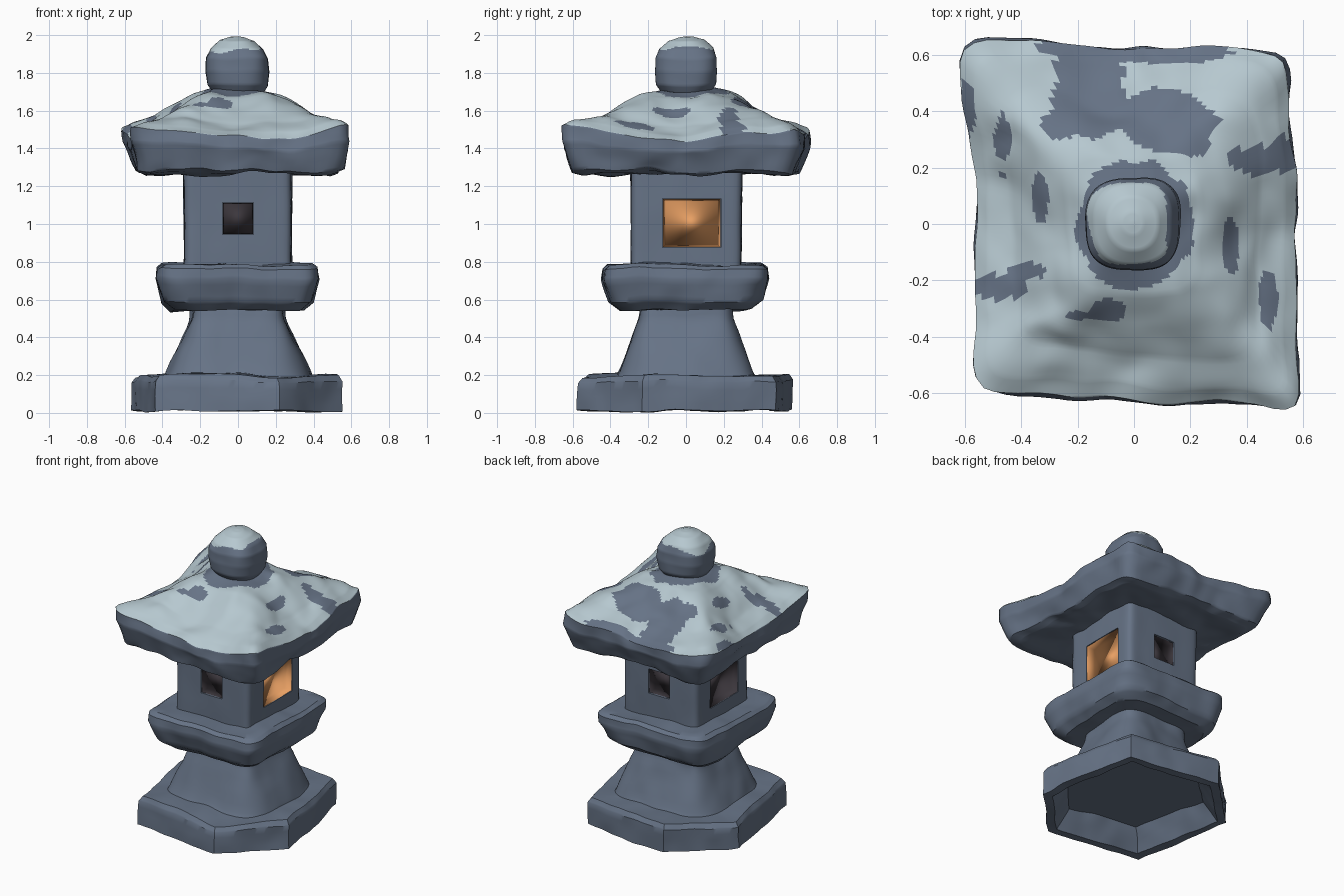
import bpy, bmesh, math
from mathutils import Vector, Matrix, noise

if "Cube" in bpy.data.objects:
    bpy.data.objects.remove(bpy.data.objects["Cube"])

N = 144  # points around each ring


def mat(name, rgb):
    m = bpy.data.materials.new(name)
    m.diffuse_color = (*rgb, 1)
    m.use_nodes = True
    m.node_tree.nodes["Principled BSDF"].inputs["Base Color"].default_value = m.diffuse_color
    return m


STONE = mat("slate_stone", (0.133, 0.171, 0.238))
SNOW = mat("pale_snow", (0.47, 0.58, 0.63))
GLOW = mat("orange_glow", (0.83, 0.36, 0.13))
DARK = mat("dark_opening", (0.045, 0.038, 0.046))


def superellipse(p):
    """Unit outline: p = 2 is a circle, a large p is a square."""
    pts = []
    for i in range(N):
        a = 2 * math.pi * i / N
        c, s = math.cos(a), math.sin(a)
        k = (abs(c) ** p + abs(s) ** p) ** (-1 / p)
        pts.append((c * k, s * k))
    return pts


def polygon(corners):
    """Outline sampled evenly along the sides of a polygon."""
    pts, m = [], N // len(corners)
    for i, a in enumerate(corners):
        b = corners[(i + 1) % len(corners)]
        pts += [(a[0] + (b[0] - a[0]) * j / m, a[1] + (b[1] - a[1]) * j / m) for j in range(m)]
    return pts


def loft(name, rings, rough, mats, rule=None, outline=None, steps=4, angle=35):
    """Rings are (z, half width x, half width y, squareness, corner lift)."""
    bm = bmesh.new()
    rows = []
    dense = []
    for a, b in zip(rings, rings[1:]):
        dense += [[u + (v - u) * k / steps for u, v in zip(a, b)] for k in range(steps)]
    dense.append(rings[-1])
    for z, rx, ry, p, lift in dense:
        row = []
        for x, y in (outline or superellipse(p)):
            co = Vector((x * rx, y * ry, z + lift * (x * y) ** 2))
            co += noise.noise_vector(co * 3.1) * rough + noise.noise_vector(co * 8) * rough * 0.4
            co.z = max(co.z, 0)
            row.append(bm.verts.new(co))
        rows.append(row)
    for r, s in zip(rows, rows[1:]):
        for i in range(N):
            j = (i + 1) % N
            bm.faces.new((r[i], r[j], s[j], s[i]))
    bm.faces.new(rows[0][::-1])
    bm.faces.new(rows[-1])
    bm.normal_update()
    if rule:
        for f in bm.faces:
            f.material_index = rule(f.calc_center_median(), f.normal)
    me = bpy.data.meshes.new(name)
    bm.to_mesh(me)
    bm.free()
    ob = bpy.data.objects.new(name, me)
    bpy.context.collection.objects.link(ob)
    for m in mats:
        me.materials.append(m)
    bpy.ops.object.select_all(action='DESELECT')
    bpy.context.view_layer.objects.active = ob
    ob.select_set(True)
    bpy.ops.object.shade_smooth_by_angle(angle=math.radians(angle))
    return ob


def pocket(name, turn, offset, wall, w, h, z, depth, m):
    """Smooth hollow behind a window, open towards the outside."""
    bm = bmesh.new()
    rims = []
    for y, k in ((-wall, 1), (-wall + depth, 0.9)):
        rims.append([bm.verts.new((offset + sx * w / 2 * k, y, z + sz * h / 2 * k))
                     for sx, sz in ((-1, -1), (1, -1), (1, 1), (-1, 1))])
    for i in range(4):
        j = (i + 1) % 4
        bm.faces.new((rims[0][j], rims[0][i], rims[1][i], rims[1][j]))
    bm.faces.new(rims[1])
    for f in bm.faces:
        f.smooth = True
    me = bpy.data.meshes.new(name)
    bm.to_mesh(me)
    bm.free()
    me.transform(Matrix.Rotation(math.radians(turn), 4, 'Z'))
    me.materials.append(m)
    bpy.context.collection.objects.link(bpy.data.objects.new(name, me))


# Hexagonal plinth, hollow underneath
hexagon = [(0.43, 0.48), (-0.22, 0.565), (-0.565, 0.23), (-0.43, -0.48), (0.22, -0.565), (0.565, -0.23)]
loft("plinth", [(0.14, 0.75, 0.75, 2, 0), (0.01, 0.9, 0.9, 2, 0), (0.01, 1, 1, 2, 0),
                (0.165, 1, 1, 2, 0), (0.195, 0.96, 0.96, 2, 0), (0.2, 0.5, 0.5, 2, 0)],
     0.018, [STONE], outline=polygon(hexagon))

# Flared pedestal
loft("pedestal", [(0.16, 0.40, 0.385, 4, 0), (0.22, 0.375, 0.355, 4, 0), (0.38, 0.30, 0.29, 5, 0),
                  (0.5, 0.25, 0.25, 6, 0), (0.58, 0.24, 0.24, 6, 0)], 0.018, [STONE])

# Rounded square collar
loft("collar", [(0.55, 0.2, 0.2, 6, 0), (0.545, 0.345, 0.345, 6, 0), (0.59, 0.395, 0.4, 7, 0),
                (0.71, 0.43, 0.44, 9, 0), (0.765, 0.425, 0.435, 10, 0), (0.785, 0.4, 0.41, 10, 0),
                (0.785, 0.2, 0.2, 10, 0)], 0.02, [STONE])

# Lamp chamber with four recessed windows: turn, offset, wall, width, height, z
chamber = loft("lamp_chamber", [(0.75, 0.287, 0.292, 16, 0), (1.31, 0.287, 0.295, 16, 0)],
               0.008, [STONE], steps=8)
windows = [("front", 0, 0, 0.284, 0.16, 0.165, 1.03, DARK),
           ("back", 180, 0, 0.287, 0.16, 0.165, 1.03, DARK),
           ("right", 90, 0.03, 0.283, 0.305, 0.255, 1.005, GLOW),
           ("left", -90, 0.01, 0.283, 0.305, 0.255, 1.005, DARK)]
for side, turn, off, wall, w, h, z, m in windows:
    rot = Matrix.Rotation(math.radians(turn), 4, 'Z')
    bpy.ops.mesh.primitive_cube_add(size=1)
    cutter = bpy.context.object
    cutter.name = "window_cutter"
    cutter.hide_render = True
    cutter.data.transform(rot @ Matrix.Translation((off, -wall, z)) @ Matrix.Diagonal((w + 0.004, 0.12, h + 0.004, 1)))
    bpy.context.view_layer.objects.active = chamber
    mod = chamber.modifiers.new("cut", 'BOOLEAN')
    mod.operation, mod.solver, mod.object = 'DIFFERENCE', 'EXACT', cutter
    # cut ahead of the smoothing so every window sees the same mesh
    while chamber.modifiers[0] != mod:
        bpy.ops.object.modifier_move_up(modifier=mod.name)
    bpy.ops.object.modifier_apply(modifier=mod.name)
    bpy.data.objects.remove(cutter)
    pocket(side + "_window_pocket", turn, off, wall, w, h, z, 0.05, m)

# Snowy roof; bare stone patches are (x, y, radius x, radius y)
BARE = [(-0.15, 0.42, 0.14, 0.12), (0.13, 0.37, 0.17, 0.11), (-0.14, 0.55, 0.12, 0.11),
        (0.02, 0.62, 0.33, 0.05), (-0.25, 0.35, 0.07, 0.06), (0.2, 0.29, 0.08, 0.05),
        (-0.46, 0.29, 0.035, 0.08), (-0.46, 0.16, 0.015, 0.015), (-0.33, 0.08, 0.03, 0.09),
        (0.34, -0.06, 0.03, 0.1), (-0.38, -0.18, 0.07, 0.03), (0.46, 0.24, 0.13, 0.05),
        (0.55, 0.28, 0.06, 0.05), (-0.1, -0.31, 0.06, 0.04), (-0.17, -0.33, 0.08, 0.015),
        (0.47, -0.25, 0.035, 0.1), (-0.48, -0.24, 0.1, 0.045), (0, 0, 0.21, 0.235),
        (-0.58, 0.39, 0.03, 0.1)]


def roof_snow(c, n):
    wob = noise.noise(c * 9) * 0.35
    if n.z < 0.38 or c.z < 1.42:
        return 0
    bare = any(((c.x - x) / a) ** 2 + ((c.y - y) / b) ** 2 < 1 + wob for x, y, a, b in BARE)
    return 0 if bare else 1


roof = loft("roof", [(1.285, 0.2, 0.2, 16, 0), (1.268, 0.49, 0.52, 16, 0), (1.28, 0.535, 0.575, 16, 0.01),
                     (1.39, 0.575, 0.625, 20, 0.05), (1.45, 0.572, 0.622, 20, 0.065), (1.48, 0.53, 0.575, 16, 0.06),
                     (1.53, 0.435, 0.465, 9, 0.045), (1.61, 0.33, 0.35, 5, 0.03), (1.68, 0.23, 0.24, 4, 0),
                     (1.715, 0.14, 0.14, 3, 0), (1.72, 0.05, 0.05, 2, 0)],
            0.035, [STONE, SNOW], roof_snow, steps=9, angle=50)
# slightly out of square
roof.data.transform(Matrix(((1, -0.025, 0, 0), (-0.035, 1, 0, 0), (0, 0, 1, 0), (0, 0, 0, 1))))

# Finial with a snow cap
loft("finial", [(1.66, 0.10, 0.10, 2.5, 0), (1.7, 0.13, 0.13, 2.6, 0), (1.74, 0.158, 0.157, 2.7, 0),
                (1.81, 0.17, 0.166, 2.8, 0), (1.88, 0.167, 0.162, 2.8, 0), (1.93, 0.142, 0.142, 2.6, 0),
                (1.975, 0.095, 0.095, 2.2, 0), (1.993, 0.04, 0.04, 2, 0), (1.996, 0.005, 0.005, 2, 0)],
     0.014, [STONE, SNOW],
     lambda c, n: int(c.z > 1.922 + 0.16 * c.x + 0.03 * noise.noise(c * 8) and n.z > 0.25), steps=6, angle=60)
